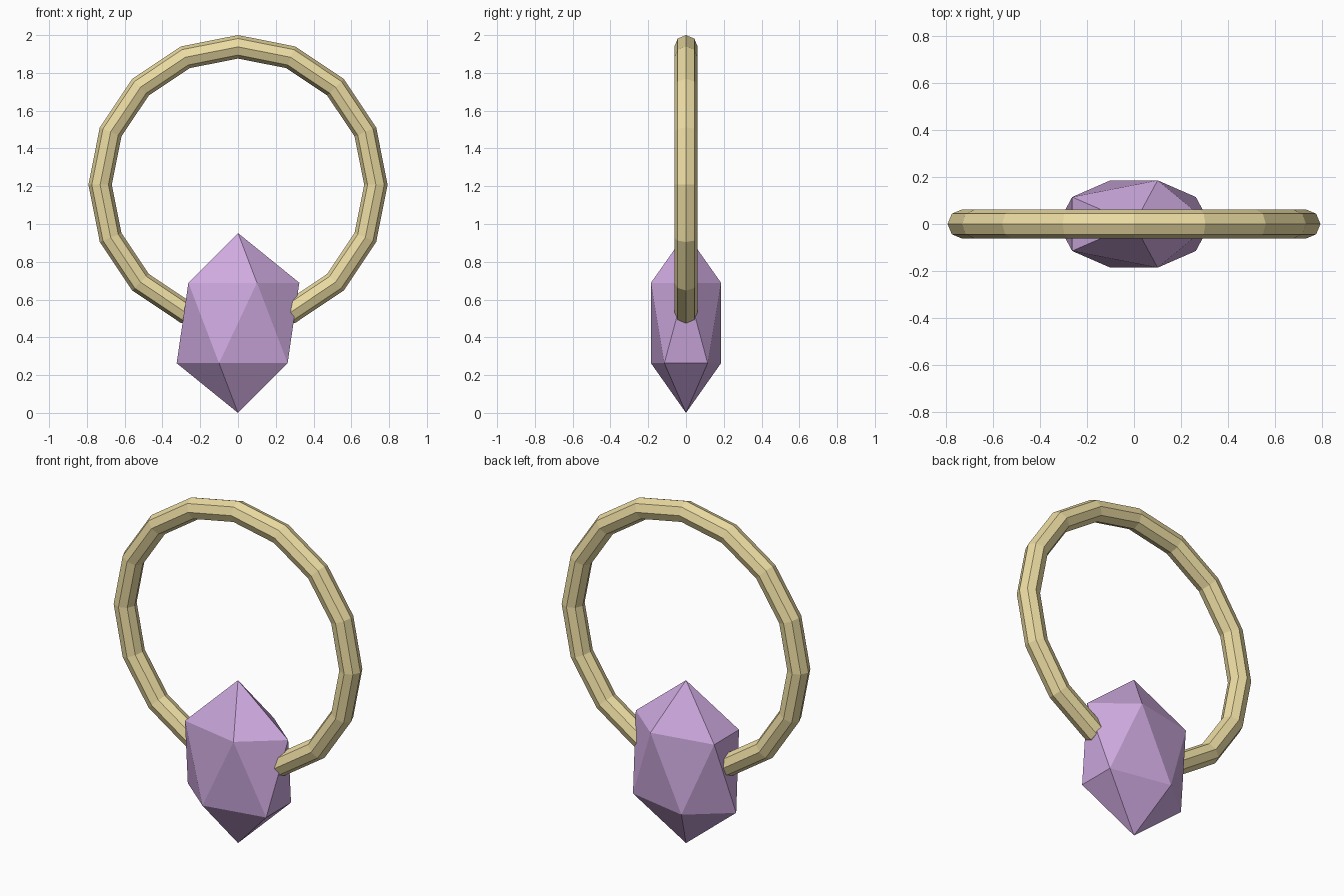
import bpy
from math import pi

if "Cube" in bpy.data.objects:
    bpy.data.objects.remove(bpy.data.objects["Cube"])


def finish(name, color):
    """Name the active object, bake its transform and colour it."""
    obj = bpy.context.object
    obj.name = name
    bpy.ops.object.transform_apply(location=False, rotation=True, scale=True)
    mat = bpy.data.materials.new(name + "_material")
    mat.diffuse_color = (*color, 1)
    mat.use_nodes = True
    mat.node_tree.nodes["Principled BSDF"].inputs["Base Color"].default_value = mat.diffuse_color
    obj.data.materials.append(mat)
    bpy.ops.object.shade_flat()
    return obj


# Gold hoop: low-poly torus standing upright
bpy.ops.mesh.primitive_torus_add(
    major_segments=16, minor_segments=8,
    major_radius=0.73, minor_radius=0.062,
    location=(0, 0, 1.208), rotation=(pi / 2, 0, 0))
finish("hoop", (0.83, 0.71, 0.36))

# Purple gem: stretched icosahedron threaded on the bottom of the hoop
bpy.ops.mesh.primitive_ico_sphere_add(
    subdivisions=1, radius=1, location=(0, 0, 0.476))
bpy.context.object.scale = (0.363, 0.218, 0.476)
finish("gem", (0.62, 0.40, 0.74))
